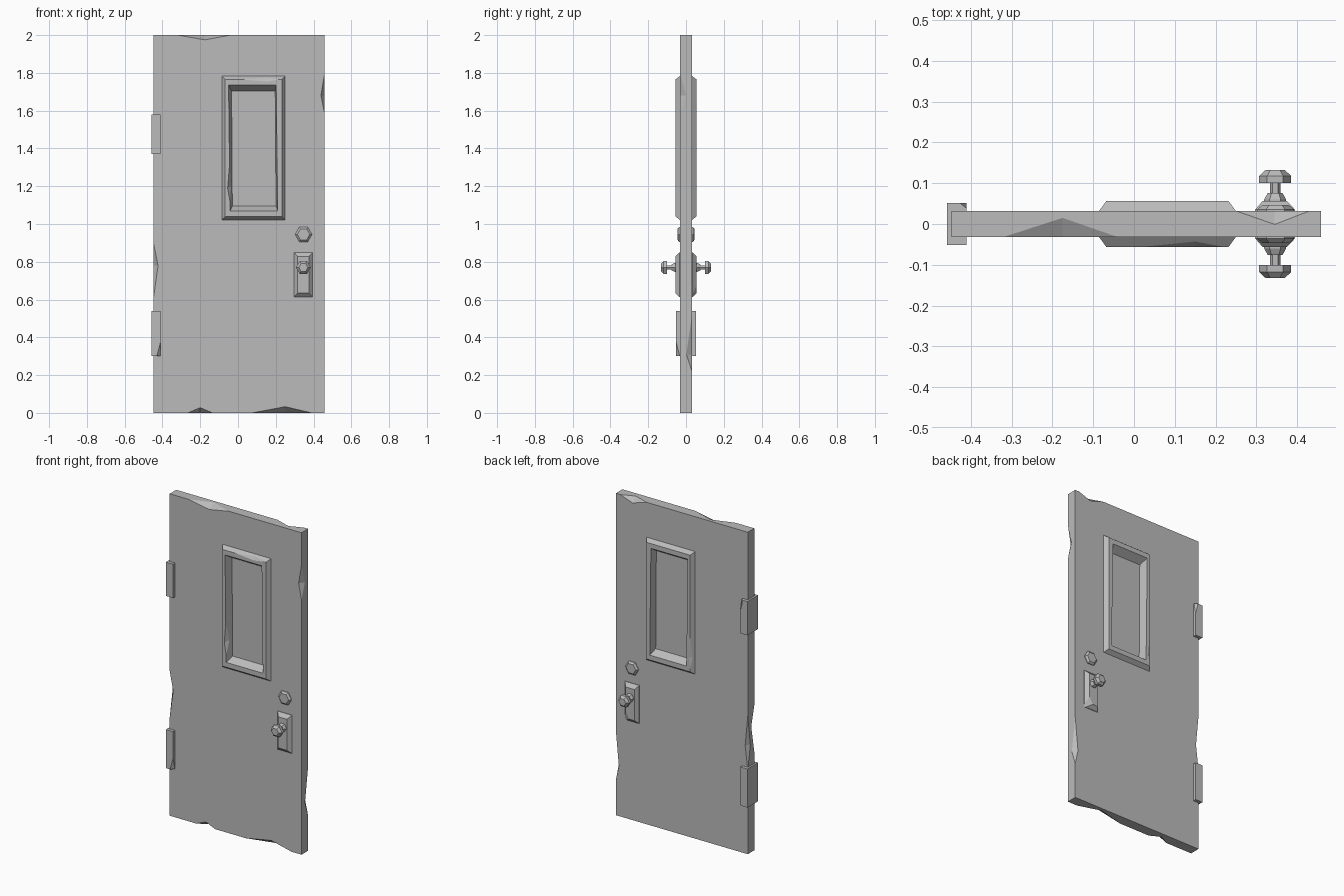
import bpy
import bmesh
from math import cos, sin, pi
from mathutils import Vector

old = bpy.data.objects.get("Cube")
if old:
    bpy.data.objects.remove(old, do_unlink=True)

GREY = (0.5, 0.5, 0.5, 1.0)
grey = bpy.data.materials.new("plain_grey")
grey.use_nodes = True
grey.diffuse_color = GREY
grey.node_tree.nodes["Principled BSDF"].inputs["Base Color"].default_value = GREY

T = 0.032                      # half thickness of the door
L, R, H = -0.447, 0.459, 2.0   # left edge, right edge, height


def finish(name, bm):
    bmesh.ops.recalc_face_normals(bm, faces=bm.faces[:])
    mesh = bpy.data.meshes.new(name)
    bm.to_mesh(mesh)
    bm.free()
    mesh.materials.append(grey)
    obj = bpy.data.objects.new(name, mesh)
    bpy.context.collection.objects.link(obj)
    return obj


def add_loft(bm, loops):
    """Closed solid through loops with equal point counts."""
    rings = [[bm.verts.new(p) for p in loop] for loop in loops]
    n = len(rings[0])
    for a, b in zip(rings, rings[1:]):
        for i in range(n):
            j = (i + 1) % n
            bm.faces.new((a[i], a[j], b[j], b[i]))
    bm.faces.new(rings[0])
    bm.faces.new(rings[-1])


def loft(name, loops):
    bm = bmesh.new()
    add_loft(bm, loops)
    return finish(name, bm)


def rect(y, x0, x1, z0, z1, lean=0.0):
    return [(x0 + lean, y, z0), (x1 + lean, y, z0), (x1, y, z1), (x0, y, z1)]


def hexagon(y, r, x, z):
    return [(x + r * cos(k * pi / 3), y, z + r * sin(k * pi / 3)) for k in range(6)]


def both_sides(shape, half):
    """Loops for a profile that is repeated on the front and the back."""
    front = [shape(-y, *rest) for y, *rest in half]
    back = [shape(y, *rest) for y, *rest in reversed(half)]
    return front + back


def cut(obj, chips, boxes=()):
    """Chip = two ends on an edge plus the deepest point on each side of it."""
    bm = bmesh.new()
    for a, b, p, q in chips:
        a, b, p, q = map(Vector, (a, b, p, q))
        m = (p + q) / 2
        pts = (a + (a - m) / 2, b + (b - m) / 2, p + (p - q) / 2, q + (q - p) / 2)
        v = [bm.verts.new(c) for c in pts]
        for tri in ((0, 1, 2), (0, 3, 1), (0, 2, 3), (1, 3, 2)):
            bm.faces.new([v[i] for i in tri])
    for loops in boxes:
        add_loft(bm, loops)
    cutter = finish("cutter", bm)
    cutter.hide_render = True
    mod = obj.modifiers.new("chips", 'BOOLEAN')
    mod.operation = 'DIFFERENCE'
    mod.solver = 'EXACT'
    mod.use_self = True
    mod.object = cutter
    bpy.context.view_layer.objects.active = obj
    bpy.ops.object.modifier_apply(modifier=mod.name)
    bpy.data.objects.remove(cutter, do_unlink=True)


def slice_corner(obj, *pts):
    """Cut a corner off a convex part along the plane of three points."""
    a, b, c = map(Vector, pts)
    normal = (b - a).cross(c - a)
    bm = bmesh.new()
    bm.from_mesh(obj.data)
    middle = sum((v.co for v in bm.verts), Vector()) / len(bm.verts)
    if normal.dot(middle - a) > 0:
        normal = -normal
    bmesh.ops.bisect_plane(bm, geom=bm.verts[:] + bm.edges[:] + bm.faces[:],
                           plane_co=a, plane_no=normal, clear_outer=True)
    bmesh.ops.holes_fill(bm, edges=[e for e in bm.edges if e.is_boundary])
    bmesh.ops.recalc_face_normals(bm, faces=bm.faces[:])
    bm.to_mesh(obj.data)
    bm.free()


def level_chip(side, z, x0, x1, x, drop, reach):
    """Chip on the top or bottom edge of the door."""
    y = side * T
    into = drop if z == 0 else -drop
    return (x0, y, z), (x1, y, z), (x, y, z + into), (x, side * (T - reach), z)


def upright_chip(side, x, z0, z1, z, depth, reach):
    """Chip on the left or right edge of the door."""
    y = side * T
    into = depth if x == L else -depth
    return (x, y, z0), (x, y, z1), (x + into, y, z), (x, side * (T - reach), z)


# Door panel with a hole for the window and worn edges
panel = loft("door_panel", [rect(-T, L, R, 0, H), rect(T, L, R, 0, H)])
cut(panel, [
    level_chip(-1, H, -0.32, -0.04, -0.175, 0.025, 0.047),
    level_chip(1, H, 0.25, 0.43, 0.345, 0.03, 0.033),
    level_chip(-1, 0, -0.265, -0.135, -0.2, 0.028, 0.035),
    level_chip(-1, 0, 0.075, 0.39, 0.25, 0.033, 0.045),
    upright_chip(-1, R, 1.58, 1.8, 1.68, 0.02, 0.033),
    upright_chip(1, R, 0.22, 0.52, 0.31, 0.02, 0.03),
    upright_chip(-1, L, 0.61, 0.9, 0.78, 0.024, 0.03),
    upright_chip(1, L, 0.52, 0.86, 0.67, 0.018, 0.025),
], [[rect(y, -0.06, 0.222, 1.055, 1.75) for y in (-0.1, 0.1)]])

# Window: recessed pane, sloped opening, bevelled frame
window = loft("window_frame", both_sides(rect, [
    (0.01, -0.034, 0.197, 1.095, 1.705, 0.004),
    (0.056, -0.05, 0.202, 1.07, 1.735, 0.008),
    (0.056, -0.068, 0.232, 1.04, 1.765),
    (0.03, -0.087, 0.251, 1.02, 1.785),
]))
cut(window, [
    ((-0.046, -0.056, 1.3), (-0.043, -0.056, 1.12),
     (-0.055, -0.056, 1.19), (-0.037, -0.033, 1.2)),
    ((0.02, -0.056, 1.765), (0.22, -0.056, 1.765),
     (0.15, -0.056, 1.754), (0.15, -0.043, 1.775)),
    ((-0.068, 0.056, 1.25), (-0.068, 0.056, 1.06),
     (-0.059, 0.056, 1.13), (-0.078, 0.043, 1.13)),
])

# Hinges with one broken corner each
hinges = [loft(name, [rect(y, -0.459, -0.41, z0, z1) for y in (-0.052, 0.052)])
          for name, z0, z1 in (("lower_hinge", 0.3, 0.54), ("upper_hinge", 1.37, 1.58))]
slice_corner(hinges[0], (-0.43, -0.052, 0.3), (-0.41, -0.052, 0.375), (-0.41, -0.033, 0.3))
slice_corner(hinges[1], (-0.427, 0.052, 1.58), (-0.41, 0.038, 1.58), (-0.41, 0.052, 1.51))

# Handle plate, bevelled on both sides
plate = loft("handle_plate", both_sides(rect, [
    (0.056, 0.315, 0.375, 0.635, 0.828),
    (0.035, 0.297, 0.395, 0.613, 0.85),
]))
slice_corner(plate, (0.35, 0.056, 0.635), (0.375, 0.056, 0.675), (0.395, 0.035, 0.63))

# Six-sided door knob through both sides
loft("door_knob", both_sides(lambda y, r: hexagon(y, r, 0.346, 0.77), [
    (0.132, 0.024), (0.118, 0.039), (0.1, 0.039), (0.1, 0.013),
    (0.076, 0.013), (0.076, 0.018), (0.06, 0.027), (0.05, 0.027),
]))

# Six-sided lock above the knob
loft("lock", both_sides(lambda y, r: hexagon(y, r, 0.347, 0.945), [
    (0.046, 0.033), (0.036, 0.045),
]))
